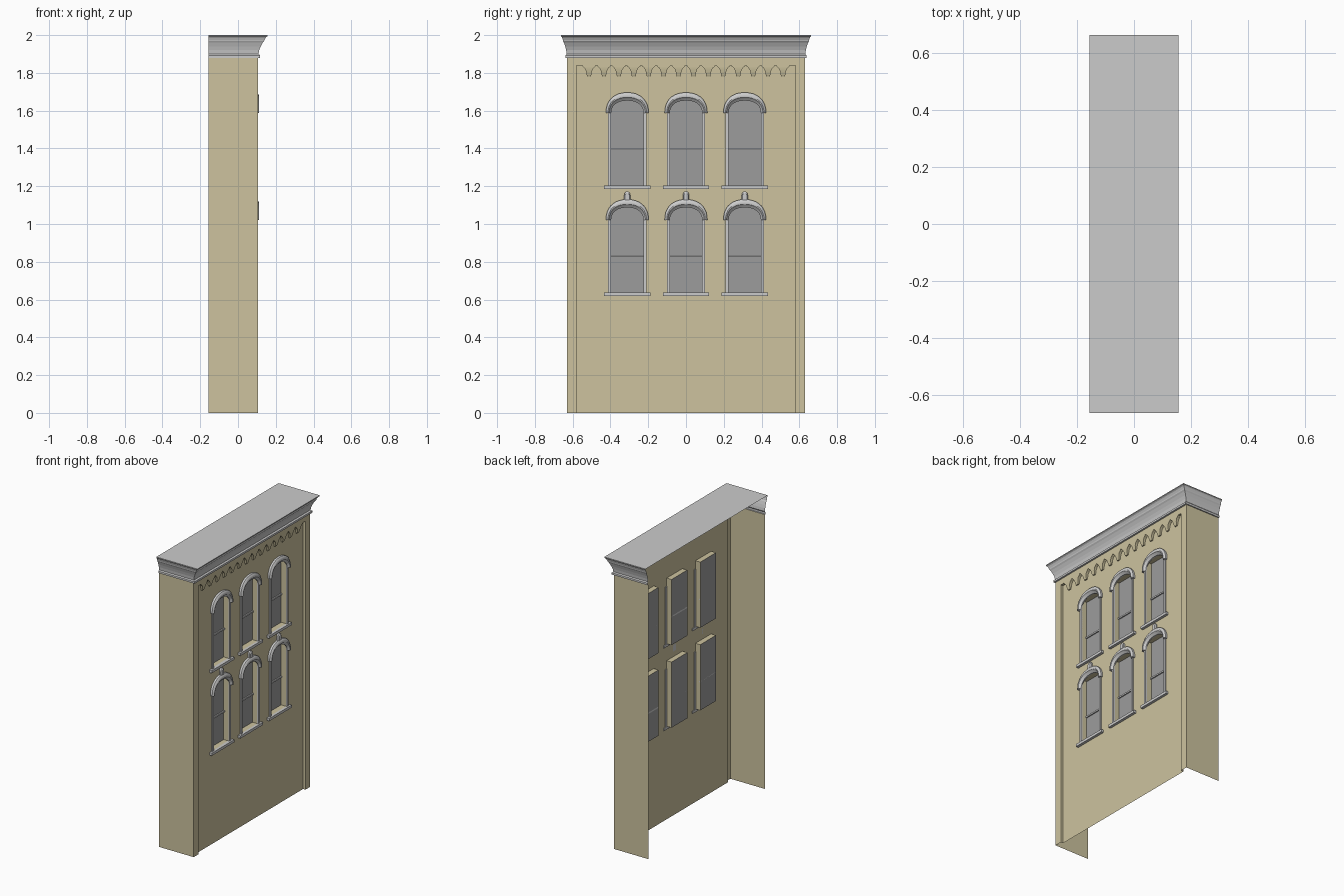
import bpy, bmesh, math

if "Cube" in bpy.data.objects:
    bpy.data.objects.remove(bpy.data.objects["Cube"])

def material(name, rgb):
    m = bpy.data.materials.new(name)
    m.diffuse_color = (*rgb, 1)
    m.use_nodes = True
    m.node_tree.nodes["Principled BSDF"].inputs["Base Color"].default_value = m.diffuse_color
    return m

TAN = material("tan_wall", (0.61, 0.545, 0.345))
GREY = material("light_grey_trim", (0.60, 0.60, 0.60))
GLASS = material("grey_glass", (0.335, 0.335, 0.335))

XB, XF, XW, XG = -0.156, 0.105, 0.087, 0.05   # back, pilaster front, wall, glass
HY, PY = 0.63, 0.58                           # half width, inner edge of pilasters
ZT, ZR = 1.88, 1.84                           # wall top, recess top

def finish(name, bm, mat, recalc=True, smooth=False):
    if recalc:
        bmesh.ops.recalc_face_normals(bm, faces=bm.faces[:])
    me = bpy.data.meshes.new(name)
    bm.to_mesh(me)
    bm.free()
    me.materials.append(mat)
    ob = bpy.data.objects.new(name, me)
    bpy.context.collection.objects.link(ob)
    if smooth:
        bpy.ops.object.select_all(action='DESELECT')
        ob.select_set(True)
        bpy.context.view_layer.objects.active = ob
        bpy.ops.object.shade_smooth_by_angle(angle=math.radians(35))
    return ob

def face(bm, pts):
    return bm.faces.new([bm.verts.new(p) for p in pts])

def loft(bm, rings, closed=False):
    """Skin between lists of points."""
    rows = [[bm.verts.new(p) for p in r] for r in rings]
    n = len(rows[0])
    for a, b in zip(rows, rows[1:]):
        for i in range(n if closed else n - 1):
            j = (i + 1) % n
            bm.faces.new((a[i], a[j], b[j], b[i]))
    return rows

def box(name, x0, x1, y0, y1, z0, z1, mat):
    bm = bmesh.new()
    rows = loft(bm, [[(x, y0, z0), (x, y1, z0), (x, y1, z1), (x, y0, z1)] for x in (x0, x1)], True)
    bm.faces.new(rows[0])
    bm.faces.new(rows[1])
    return finish(name, bm, mat)

def arch(cy, zs, a, b, n=18, e=2.25):
    """Slightly squared arch from right spring to left spring, as (y, z)."""
    pts = []
    for i in range(n + 1):
        t = math.pi * i / n
        c, s = math.cos(t), max(0.0, math.sin(t))
        pts.append((cy + a * math.copysign(abs(c) ** (2 / e), c), zs + b * s ** (2 / e)))
    return pts

WINDOWS = [(cy, z0, row) for row, z0 in (("lower", 0.637), ("upper", 1.203)) for cy in (-0.311, 0, 0.311)]
GW, SPRING, GTOP = 0.085, 0.385, 0.45

# Main wall sheet with arched window holes
bm = bmesh.new()
loops = [[(-PY, 0), (PY, 0), (PY, ZR), (-PY, ZR)]]
for cy, z0, row in WINDOWS:
    loops.append([(cy - GW, z0), (cy + GW, z0)] + arch(cy, z0 + SPRING, GW, GTOP - SPRING))
edges = []
for lp in loops:
    vs = [bm.verts.new((XW, y, z)) for y, z in lp]
    edges += [bm.edges.new((vs[i - 1], vs[i])) for i in range(len(vs))]
bmesh.ops.triangle_fill(bm, edges=edges, use_beauty=True, normal=(1, 0, 0))
for f in bm.faces:
    f.normal_update()
    if f.normal.x < 0:
        f.normal_flip()
finish("front_wall", bm, TAN, recalc=False)

# Side walls with pilasters, swept along a plan path
for s, name in ((-1, "left_side_wall"), (1, "right_side_wall")):
    bm = bmesh.new()
    plan = [(XB, s * HY), (XF, s * HY), (XF, s * PY), (XW, s * PY)]
    if s > 0:
        plan.reverse()
    loft(bm, [[(x, y, z) for x, y in plan] for z in (0, ZR)])
    top = [p for p in plan if p[0] != XW]
    loft(bm, [[(x, y, z) for x, y in top] for z in (ZR, ZT)])
    finish(name, bm, TAN, recalc=False)

# Frieze above the recess
bm = bmesh.new()
loft(bm, [[(x, -PY, z), (x, PY, z)] for x, z in ((XW, ZR), (XF, ZR), (XF, ZT))])
finish("frieze", bm, TAN, recalc=False)

# Cornice swept round three sides, with flat roof
bm = bmesh.new()
profile = [(0, 1.88), (.012, 1.88), (.012, 1.893), (.003, 1.90), (.007, 1.92), (.015, 1.94),
           (.026, 1.96), (.033, 1.968), (.035, 1.975), (.042, 1.988), (.051, 1.994), (.051, 2.0)]
rings = []
for d, z in profile:
    y = HY + d * 0.63
    rings.append([(XB, -y, z), (XF + d, -y, z), (XF + d, y, z), (XB, y, z)])
rows = loft(bm, rings)
bm.faces.new(rows[-1])
finish("cornice", bm, GREY, recalc=False)

# Row of hanging corbels under the frieze
bm = bmesh.new()
shape = [(.036, 1.84, XF), (.034, 1.834, XF), (.026, 1.828, XF), (.019, 1.818, .104),
         (.015, 1.806, .102), (.012, 1.79, .098), (.010, 1.782, .095)]
for i in range(14):
    cy = (i - 6.5) * 0.079
    rows = loft(bm, [[(XW, cy - w, z), (x, cy - w, z), (x, cy + w, z), (XW, cy + w, z)]
                     for w, z, x in shape], True)
    bm.faces.new(rows[0])
    bm.faces.new(rows[-1])
finish("corbels", bm, TAN)

# Windows
for k, (cy, z0, row) in enumerate(WINDOWS):
    tag = f"{row}_{k % 3 + 1}"
    zs = z0 + SPRING

    # Rectangular reveal box behind the wall, with the glass at its back
    rect = [(cy - GW, z0), (cy + GW, z0), (cy + GW, z0 + GTOP), (cy - GW, z0 + GTOP)]
    bm = bmesh.new()
    loft(bm, [[(x, y, z) for y, z in rect] for x in (XW, XG)], True)
    finish("window_reveal_" + tag, bm, TAN, recalc=False)
    bm = bmesh.new()
    face(bm, [(XG, y, z) for y, z in rect])
    finish("glass_" + tag, bm, GLASS, recalc=False)
    box("meeting_rail_" + tag, XG, XG + .008, cy - GW, cy + GW, z0 + .190, z0 + .200, GREY)

    # Jambs and sill
    for s, side in ((-1, "left"), (1, "right")):
        y0, y1 = sorted((cy + s * GW, cy + s * .101))
        box(f"jamb_{side}_{tag}", XW - .004, XW + .008, y0, y1, z0, zs + .01, GREY)
    box("sill_" + tag, XW - .005, XF, cy - .122, cy + .122, z0 - .018, z0, GREY)

    # Moulded hood: cross-section between outer and inner arch
    bm = bmesh.new()
    section = [(0, XW), (0, .101), (.15, .107), (.4, .111), (.6, .109), (.72, .103), (1, .095), (1, XW)]
    rings = []
    for t, x in section:
        a, b = .113 + (GW - .113) * t, .108 + (GTOP - SPRING - .108) * t
        rings.append([(x, y, z) for y, z in arch(cy, zs, a, b)])
    rows = loft(bm, rings)
    for i in (0, -1):
        bm.faces.new([r[i] for r in rows])
    finish("hood_" + tag, bm, GREY, smooth=True)

    # Rounded keystone knob above the lower hoods
    if row == "lower":
        bm = bmesh.new()
        out = [(cy - .016, z0 + .485), (cy + .016, z0 + .485)] + arch(cy, z0 + .515, .016, .021, 10, 2)
        inner = [(cy + (y - cy) * .7, z0 + .505 + (z - z0 - .505) * .7) for y, z in out]
        rows = loft(bm, [[(x, y, z) for y, z in o] for x, o in ((XW, out), (.098, out), (.104, inner))], True)
        bm.faces.new(rows[-1])
        bm.faces.new(rows[0])
        finish("keystone_" + tag, bm, GREY, smooth=True)
